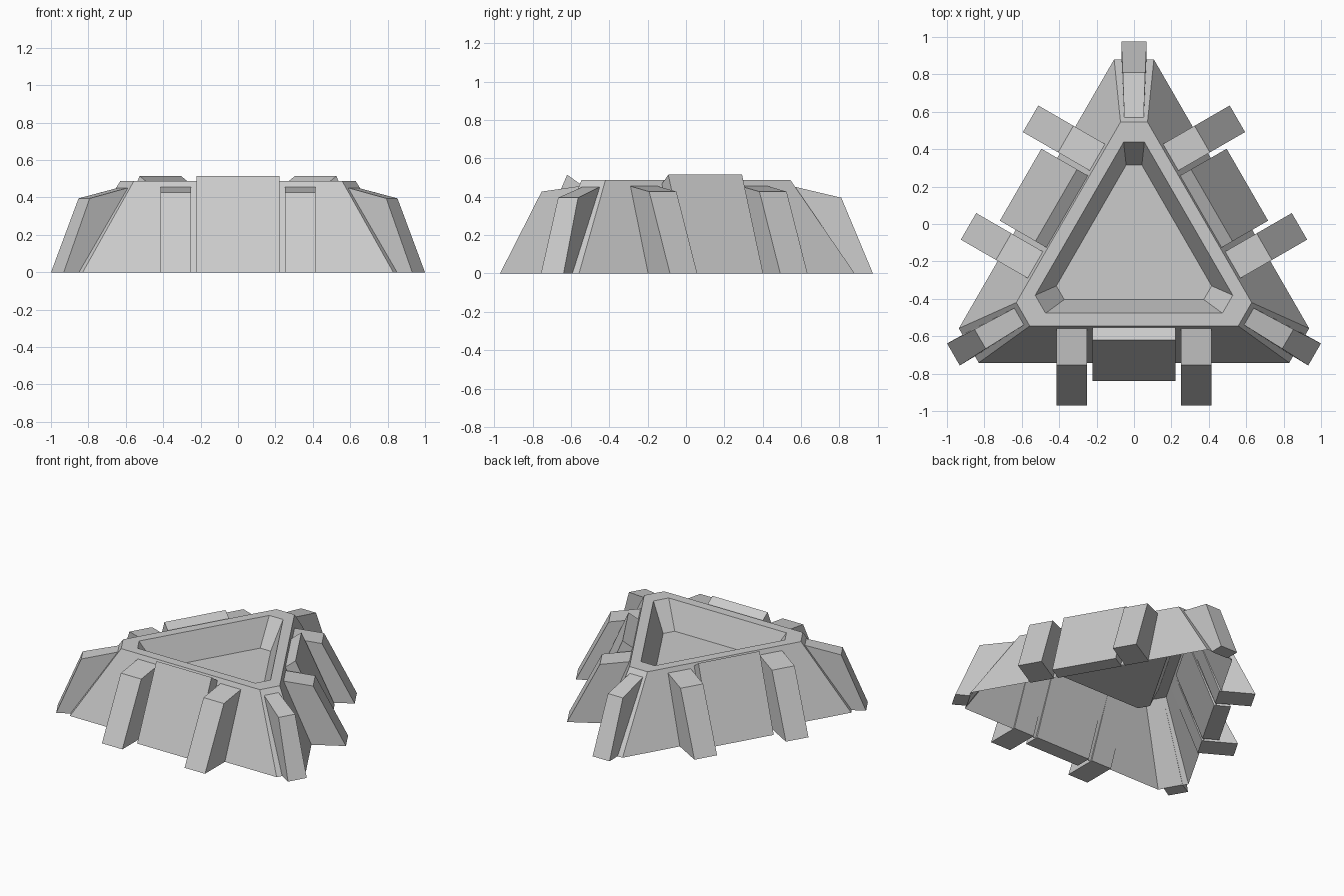
import bpy
import bmesh
import math
from mathutils import Vector

cube = bpy.data.objects.get("Cube")
if cube:
    bpy.data.objects.remove(cube, do_unlink=True)

CENTRE = Vector((0, -0.14, 0))

# Single plain grey
grey = bpy.data.materials.new("plain_grey")
grey.use_nodes = True
colour = (0.6, 0.6, 0.6, 1)
grey.diffuse_color = colour
shader = grey.node_tree.nodes["Principled BSDF"]
shader.inputs["Base Color"].default_value = colour
shader.inputs["Roughness"].default_value = 0.8


def place(angle, out, side, z):
    """Point at a distance out and sideways along a compass direction."""
    a = math.radians(angle)
    return CENTRE + Vector((out * math.cos(a) - side * math.sin(a),
                            out * math.sin(a) + side * math.cos(a), z))


def finish(name, bm):
    mesh = bpy.data.meshes.new(name)
    bm.to_mesh(mesh)
    bm.free()
    mesh.materials.append(grey)
    obj = bpy.data.objects.new(name, mesh)
    bpy.context.collection.objects.link(obj)


def prism(name, angle, profile, offset, halves):
    """Extrude an (out, z) profile sideways; halves gives half width per point."""
    bm = bmesh.new()
    left, right = [
        [bm.verts.new(place(angle, out, offset + s * h, z))
         for (out, z), h in zip(profile, halves)] for s in (-1, 1)]
    bm.faces.new(left)
    bm.faces.new(right[::-1])
    n = len(profile)
    for i in range(n):
        j = (i + 1) % n
        bm.faces.new((left[i], right[i], right[j], left[j]))
    bmesh.ops.recalc_face_normals(bm, faces=bm.faces)
    finish(name, bm)


def ring(bm, side, corner, z):
    """Triangle with cut corners, given by its side and corner distances."""
    half = (2 * side - corner) * math.tan(math.radians(30))
    return [bm.verts.new(place(90 + 120 * k, corner, s * half, z))
            for k in range(3) for s in (-1, 1)]


# Hollow body: sloped walls, flat rim, sunken floor, open underneath
bm = bmesh.new()
rings = [ring(bm, *r) for r in ((0.602, 1.02, 0), (0.405, 0.685, 0.487),
                                (0.337, 0.578, 0.487), (0.264, 0.455, 0.3))]
for low, high in zip(rings, rings[1:]):
    for i in range(6):
        j = (i + 1) % 6
        bm.faces.new((low[i], low[j], high[j], high[i]))
bm.faces.new(rings[-1])
finish("body", bm)

# Wall panels, paired buttresses and corner struts, three times around
PANEL = [(0.70, 0), (0.48, 0.515), (0.41, 0.465), (0.588, 0)]
BUTTRESS = [(0.83, 0), (0.613, 0.427), (0.418, 0.455), (0.59, 0)]
STRUT = [(1.115, 0), (0.95, 0.395), (0.708, 0.452), (1.015, 0)]
for name, turn in (("front", 0), ("left", 120), ("right", 240)):
    prism(name + "_panel", turn - 90, PANEL, 0, [0.222] * 4)
    for s, end in ((-1, "a"), (1, "b")):
        prism(f"{name}_buttress_{end}", turn - 90, BUTTRESS, s * 0.332, [0.082] * 4)
for name, angle in (("back", 90), ("right", 210), ("left", 330)):
    prism(name + "_corner_strut", angle, STRUT, 0, [0.068, 0.06, 0.052, 0.066])
